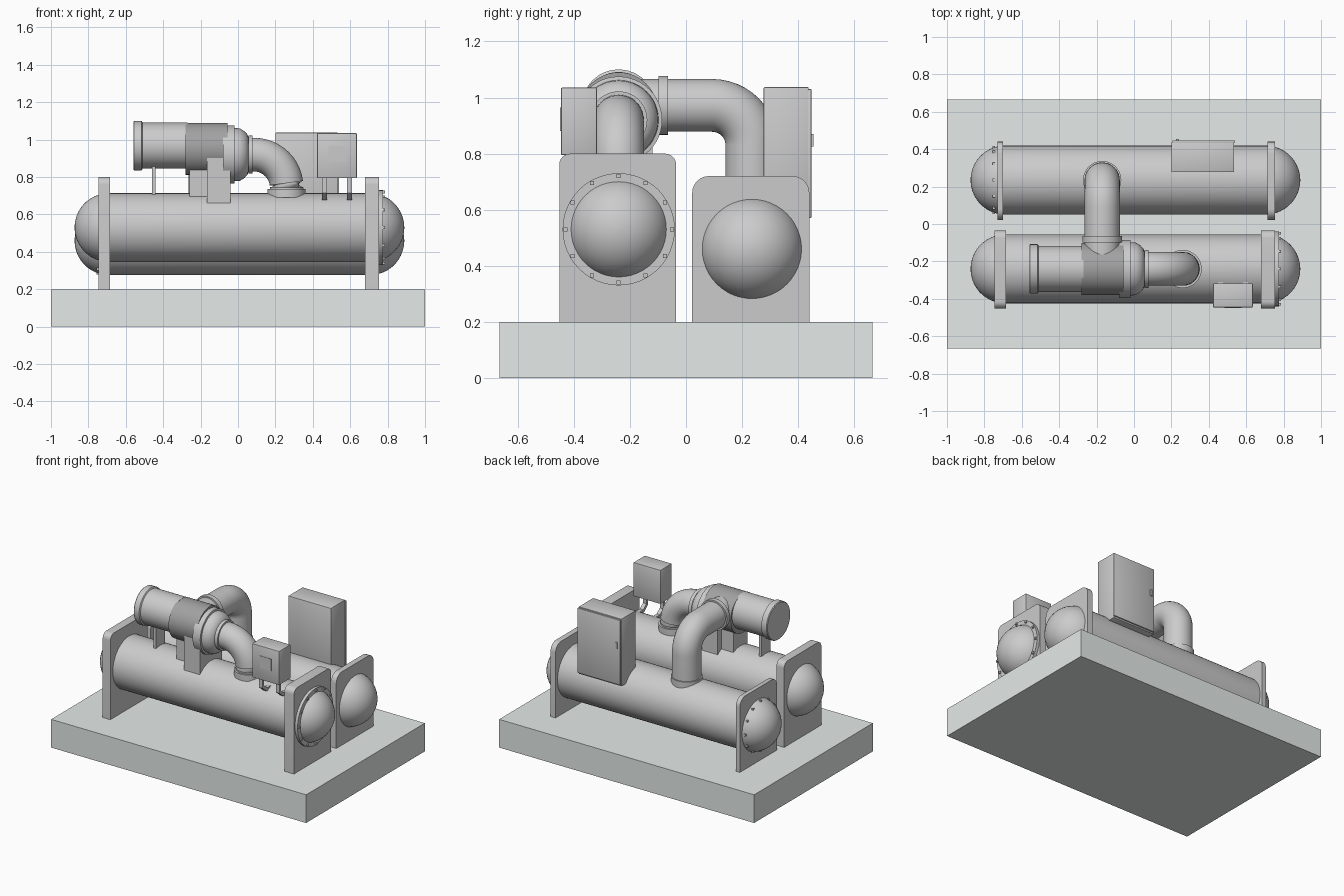
import bpy, bmesh
from math import pi, sin, cos, radians
from mathutils import Vector

if "Cube" in bpy.data.objects:
    bpy.data.objects.remove(bpy.data.objects["Cube"])


def material(name, rgb):
    m = bpy.data.materials.new(name)
    m.diffuse_color = (*rgb, 1)
    m.use_nodes = True
    m.node_tree.nodes["Principled BSDF"].inputs["Base Color"].default_value = m.diffuse_color
    return m


PALE = material("pale_concrete", (0.78, 0.83, 0.82))
DARK = material("dark_grey", (0.36, 0.36, 0.36))


def finish(name, bm, mat=None, smooth=True):
    bmesh.ops.recalc_face_normals(bm, faces=bm.faces)
    me = bpy.data.meshes.new(name)
    bm.to_mesh(me)
    bm.free()
    ob = bpy.data.objects.new(name, me)
    bpy.context.collection.objects.link(ob)
    if mat:
        me.materials.append(mat)
    if smooth:
        bpy.ops.object.select_all(action='DESELECT')
        ob.select_set(True)
        bpy.context.view_layer.objects.active = ob
        bpy.ops.object.shade_smooth_by_angle(angle=radians(32))
    return ob


def skin(name, rings, mat=None):
    """Bridge successive rings of points and cap both ends."""
    bm = bmesh.new()
    vs = [[bm.verts.new(p) for p in r] for r in rings]
    n = len(vs[0])
    for a, b in zip(vs, vs[1:]):
        for i in range(n):
            j = (i + 1) % n
            bm.faces.new((a[i], a[j], b[j], b[i]))
    bm.faces.new(vs[0])
    bm.faces.new(vs[-1])
    return finish(name, bm, mat)


def ring(c, d, r, n=48):
    d = Vector(d).normalized()
    u = d.orthogonal().normalized()
    if abs(d.x) < 1e-4:          # path in the yz plane
        u = Vector((1, 0, 0))
    elif abs(d.y) < 1e-4:        # path in the xz plane
        u = Vector((0, 1, 0))
    v = d.cross(u)
    return [Vector(c) + r * (cos(2 * pi * i / n) * u + sin(2 * pi * i / n) * v) for i in range(n)]


def lathe(name, origin, axis, profile, mat=None):
    """Revolve (distance, radius) pairs about an axis."""
    o, a = Vector(origin), Vector(axis)
    return skin(name, [ring(o + a * t, a, r) for t, r in profile], mat)


def box(name, lo, hi, bevel=0.0, mat=None):
    bm = bmesh.new()
    bmesh.ops.create_cube(bm, size=1)
    for v in bm.verts:
        v.co = [(l + h) / 2 + c * (h - l) for l, h, c in zip(lo, hi, v.co)]
    if bevel:
        bmesh.ops.bevel(bm, geom=bm.edges[:], offset=bevel, segments=2, profile=0.5, affect='EDGES')
    return finish(name, bm, mat, bevel > 0)


def extrude_x(name, pts, x0, x1):
    return skin(name, [[Vector((x, y, z)) for y, z in pts] for x in (x0, x1)])


def tube_sheet(name, x0, x1, y0, y1, top, r):
    """Upright plate with rounded upper corners."""
    pts = [(y0, 0.2), (y1, 0.2)]
    for cy, a0 in ((y1 - r, 0), (y0 + r, 90)):
        pts += [(cy + r * cos(radians(a0 + k * 15)), top - r + r * sin(radians(a0 + k * 15)))
                for k in range(7)]
    extrude_x(name, pts, x0, x1)


def vessel(name, y, z, r=0.184):
    """Long cylinder with hemispherical ends."""
    arc = [radians(a) for a in range(2, 91, 8)]
    prof = [(-0.69 - r * cos(a), r * sin(a)) for a in arc]
    prof += [(0.705 + r * cos(a), r * sin(a)) for a in reversed(arc)]
    lathe(name, (0, y, z), (1, 0, 0), prof)


def bolts(name, x, y, z, r):
    bm = bmesh.new()
    for k in range(12):
        a = 2 * pi * k / 12
        res = bmesh.ops.create_cube(bm, size=0.014)
        bmesh.ops.translate(bm, verts=res["verts"], vec=(x, y + r * cos(a), z + r * sin(a)))
    finish(name, bm, None, False)


# Base slab
box("base_slab", (-1, -0.665, 0), (1, 0.665, 0.2), mat=PALE)

# Pressure vessels and their end plates
vessel("front_vessel", -0.24, 0.53)
vessel("rear_vessel", 0.235, 0.46)
for side, fx, rx in (("left", (-0.745, -0.685), (-0.73, -0.70)),
                     ("right", (0.68, 0.755), (0.715, 0.755))):
    tube_sheet(side + "_front_plate", *fx, -0.452, -0.035, 0.80, 0.04)
    tube_sheet(side + "_rear_plate", *rx, 0.022, 0.44, 0.72, 0.06)
lathe("front_vessel_flange", (0, -0.24, 0.53), (1, 0, 0), [(0.75, 0.2), (0.775, 0.2)])
bolts("front_flange_bolts", 0.778, -0.24, 0.53, 0.19)
bolts("rear_vessel_bolts", -0.75, 0.235, 0.46, 0.175)

# Compressor motor, dark casing and rounded volute
lathe("motor", (0, -0.24, 0.968), (1, 0, 0),
      [(-0.56, 0.128), (-0.555, 0.132), (-0.515, 0.132), (-0.51, 0.123), (-0.27, 0.123)])
lathe("motor_casing", (0, -0.24, 0.951), (1, 0, 0), [(-0.28, 0.139), (-0.055, 0.139)], DARK)
lathe("volute", (0, -0.24, 0.92), (1, 0, 0),
      [(-0.08, 0.155), (-0.02, 0.155), (-0.018, 0.142), (0.01, 0.14), (0.035, 0.125),
       (0.05, 0.108), (0.057, 0.09)])

# Compressor supports
box("volute_pedestal", (-0.165, -0.37, 0.6), (-0.04, -0.12, 0.905))
box("casing_pedestal", (-0.26, -0.32, 0.62), (-0.16, -0.16, 0.9))
box("motor_post", (-0.46, -0.29, 0.68), (-0.44, -0.19, 0.87))


def elbow(name, start, horiz, corner, end_z, bend, r):
    """Horizontal pipe that turns down through a quarter bend."""
    s, h, c = Vector(start), Vector(horiz), Vector(corner)
    up = Vector((0, 0, 1))
    o = c - h * bend - up * bend
    rings = [ring(s, h, r)]
    for k in range(13):
        a = radians(90 * k / 12)
        rings.append(ring(o + bend * (h * sin(a) + up * cos(a)),
                          h * cos(a) - up * sin(a), r))
    rings.append(ring((c.x, c.y, end_z), -up, r))
    # keep vertex order aligned around the bend
    skin(name, rings)


# Suction elbow with flanges
elbow("suction_elbow", (0.04, -0.24, 0.92), (1, 0, 0), (0.26, -0.24, 0.92), 0.69, 0.175, 0.09)
lathe("suction_flange", (0, -0.24, 0.92), (1, 0, 0), [(0.055, 0.102), (0.078, 0.102)])
lathe("suction_base_flange", (0.26, -0.24, 0), (0, 0, 1), [(0.69, 0.102), (0.735, 0.102)])

# Discharge pipe over to the rear vessel
elbow("discharge_pipe", (-0.17, -0.2, 0.972), (0, 1, 0), (-0.17, 0.235, 0.972), 0.61, 0.142, 0.094)
lathe("discharge_flange", (-0.17, 0, 0.972), (0, 1, 0), [(-0.098, 0.105), (-0.065, 0.105)])
lathe("discharge_base_flange", (-0.17, 0.235, 0), (0, 0, 1), [(0.61, 0.102), (0.66, 0.102)])

# Tall electrical cabinet with door and handle
box("cabinet", (0.2, 0.277, 0.56), (0.535, 0.437, 1.037), 0.003)
box("cabinet_door", (0.205, 0.435, 0.57), (0.54, 0.447, 1.03), 0.003)
box("door_handle", (0.225, 0.445, 0.825), (0.24, 0.454, 0.87))

# Control box with display and bent strap legs
box("control_box", (0.423, -0.446, 0.795), (0.635, -0.318, 1.035), 0.004)
box("control_display", (0.485, -0.449, 0.88), (0.575, -0.44, 0.965))
for side, x in (("left", 0.45), ("right", 0.582)):
    extrude_x(side + "_control_box_leg",
              [(-0.405, 0.80), (-0.405, 0.715), (-0.36, 0.678), (-0.30, 0.678),
               (-0.30, 0.70), (-0.353, 0.70), (-0.388, 0.728), (-0.388, 0.80)], x, x + 0.027)
